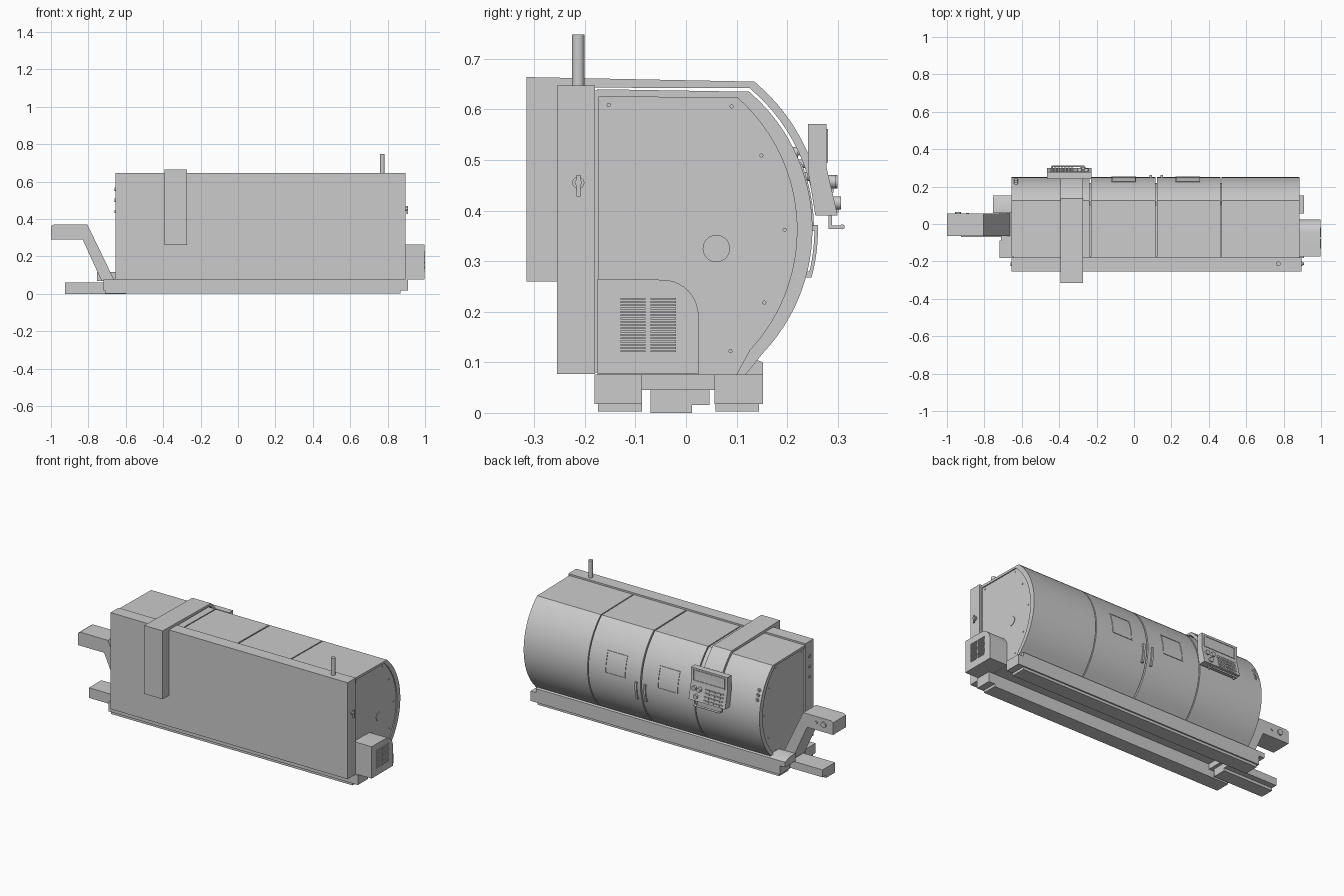
import bpy, bmesh
from math import sin, cos, pi, sqrt, radians


def make(name, prisms, bevel=0):
    """One object from prisms (axis, profile, start, end); profile is the other two axes in order."""
    bm = bmesh.new()
    for axis, pts, a, b in prisms:
        def at(p, t):
            return {'x': (t, p[0], p[1]), 'y': (p[0], t, p[1]), 'z': (p[0], p[1], t)}[axis]
        lo = [bm.verts.new(at(p, a)) for p in pts]
        hi = [bm.verts.new(at(p, b)) for p in pts]
        bm.faces.new(lo)
        bm.faces.new(hi[::-1])
        for i in range(len(pts)):
            j = (i + 1) % len(pts)
            bm.faces.new((lo[i], hi[i], hi[j], lo[j]))
    bmesh.ops.recalc_face_normals(bm, faces=bm.faces)
    me = bpy.data.meshes.new(name)
    bm.to_mesh(me)
    bm.free()
    me.polygons.foreach_set("use_smooth", [True] * len(me.polygons))
    me.set_sharp_from_angle(angle=radians(25))
    ob = bpy.data.objects.new(name, me)
    bpy.context.collection.objects.link(ob)
    if bevel:
        m = ob.modifiers.new("edge", 'BEVEL')
        m.width, m.segments, m.limit_method = bevel, 2, 'ANGLE'
    return ob


def box(x0, x1, y0, y1, z0, z1):
    return ('x', [(y0, z0), (y1, z0), (y1, z1), (y0, z1)], x0, x1)


def disc(axis, u, v, r, a, b, n=20):
    return (axis, [(u + r * cos(2 * pi * i / n), v + r * sin(2 * pi * i / n)) for i in range(n)], a, b)


# Curved hood: circle through three profile points in (y, z)
def circle3(a, b, c):
    (ax, ay), (bx, by), (cx, cy) = a, b, c
    d = 2 * (ax * (by - cy) + bx * (cy - ay) + cx * (ay - by))
    A, B, C = ax * ax + ay * ay, bx * bx + by * by, cx * cx + cy * cy
    u = (A * (by - cy) + B * (cy - ay) + C * (ay - by)) / d
    v = (A * (cx - bx) + B * (ax - cx) + C * (bx - ax)) / d
    return u, v, sqrt((ax - u) ** 2 + (ay - v) ** 2)


OUT = circle3((0.125, 0.635), (0.25, 0.36), (0.152, 0.118))
INN = circle3((0.102, 0.623), (0.219, 0.345), (0.126, 0.124))


def arc(c, z0, z1, off=0, n=16):
    u, v, r = c
    zs = [z0 + (z1 - z0) * i / n for i in range(n + 1)]
    return [(u + sqrt((r + off) ** 2 - (z - v) ** 2), z) for z in zs]


def patch(x0, x1, z0, z1, lo, hi, n=6):
    """Strip lying on the hood curve."""
    return ('x', arc(OUT, z0, z1, hi, n) + arc(OUT, z1, z0, lo, n), x0, x1)


outer = [(-0.175, 0.64)] + arc(OUT, 0.635, 0.118, n=28) + [(0.118, 0.076)]
inner = [(-0.175, 0.625)] + arc(INN, 0.623, 0.124, n=28) + [(0.1, 0.076)]

# Machine body and its hood sections
make("body_core", [('x', inner + [(-0.175, 0.076)], -0.648, 0.88)])
for nm, x0, x1 in (("left_hood", -0.655, -0.237), ("left_door", -0.231, 0.115),
                   ("right_door", 0.123, 0.463), ("right_hood", 0.469, 0.886)):
    make(nm, [('x', outer + inner[::-1], x0, x1)])

# Door windows and handles
for side, wx, hx in (("left", -0.055, 0.09), ("right", 0.288, 0.148)):
    w0, w1, z0, z1, t = wx - 0.066, wx + 0.066, 0.37, 0.495, 0.005
    make(side + "_window_frame", [patch(w0, w0 + t, z0, z1, -0.003, 0.003),
                                  patch(w1 - t, w1, z0, z1, -0.003, 0.003),
                                  patch(w0 + t, w1 - t, z0, z0 + t, -0.003, 0.003, 1),
                                  patch(w0 + t, w1 - t, z1 - t, z1, -0.003, 0.003, 1)])
    make(side + "_door_handle", [patch(hx - 0.006, hx + 0.006, 0.268, 0.372, 0.004, 0.011),
                                 patch(hx - 0.006, hx + 0.006, 0.268, 0.28, -0.004, 0.005, 1),
                                 patch(hx - 0.006, hx + 0.006, 0.36, 0.372, -0.004, 0.005, 1)])

# Gauges on the left hood
g = []
for z in (0.465, 0.49, 0.515):
    y = arc(OUT, z, z, n=1)[0][0]
    g += [disc('y', -0.63, z, 0.011, y - 0.03, y + 0.005), disc('y', -0.63, z, 0.006, y, y + 0.008)]
make("hood_gauges", g)

# End panel screws and round covers
screws = [(-0.153, 0.609), (0.09, 0.606), (0.149, 0.509), (0.195, 0.362), (0.155, 0.218), (0.088, 0.122)]
make("end_panel_screws", [disc('x', y, z, 0.004, a, b, 10) for y, z in screws
                          for a, b in ((0.878, 0.884), (-0.652, -0.646))])
make("end_round_cover", [disc('x', 0.06, 0.325, 0.027, 0.878, 0.883, 28)])

# Electrical cabinet on the rear with its switch and hinges
make("rear_cabinet", [box(-0.655, 0.895, -0.255, -0.18, 0.077, 0.647)])
make("cabinet_joint", [box(-0.645, 0.885, -0.182, -0.173, 0.08, 0.637)])
make("cabinet_switch", [disc('x', -0.213, 0.455, 0.012, 0.893, 0.9),
                        disc('x', -0.213, 0.455, 0.007, 0.9, 0.91),
                        box(0.902, 0.91, -0.217, -0.209, 0.428, 0.47)])
make("cabinet_left_fittings", [disc('x', -0.215, z, 0.009, -0.66, -0.654) for z in (0.56, 0.5, 0.44)])
make("signal_pole", [disc('z', 0.772, -0.213, 0.0125, 0.64, 0.748, 24)])

# Fan box with slatted vents
corner = [(-0.045 + 0.07 * sin(i * pi / 20), 0.19 + 0.073 * cos(i * pi / 20)) for i in range(11)]
corner = [(-0.175, 0.265), (-0.11, 0.265)] + corner + [(0.025, 0.077), (-0.175, 0.077)]
make("fan_box", [('x', corner, 0.875, 0.996)])
make("fan_vents", [box(0.994, 1.0, y, y + 0.05, 0.12 + i * 0.0065, 0.1235 + i * 0.0065)
                   for y in (-0.13, -0.07) for i in range(17)])

# Base rails and sill
make("rear_rail", [box(-0.72, 0.91, -0.181, -0.087, 0.018, 0.076),
                   box(-0.71, 0.87, -0.174, -0.087, 0.003, 0.018)])
make("front_rail", [box(-0.72, 0.91, 0.056, 0.152, 0.018, 0.076),
                    box(-0.71, 0.87, 0.058, 0.144, 0.003, 0.018)])
make("front_sill", [('x', [(0.058, 0.07), (0.152, 0.07), (0.152, 0.1), (0.112, 0.116), (0.058, 0.116)],
                     -0.755, 0.875)])

# Middle beam and raised arm at the left end
make("middle_beam", [box(-0.925, -0.6, -0.07, 0.046, 0.016, 0.06),
                     box(-0.925, -0.6, -0.07, 0.012, 0.0, 0.016)])
make("beam_cross_plate", [box(-0.71, -0.58, -0.088, 0.057, 0.045, 0.076)])
make("raised_arm", [('y', [(-1, 0.29), (-1, 0.362), (-0.985, 0.37), (-0.805, 0.37),
                           (-0.66, 0.07), (-0.73, 0.07), (-0.83, 0.29)], -0.065, 0.055)])
make("arm_buttons", [disc('y', -0.94, 0.335, 0.016, 0.05, 0.064),
                     disc('y', -0.89, 0.335, 0.008, 0.05, 0.06)])

# Cable arch over the hood
arch = [(-0.315, 0.26), (-0.25, 0.26), (-0.25, 0.643), (-0.13, 0.643)]
arch += arc(OUT, 0.642, 0.43, 0.006, 10) + arc(OUT, 0.43, 0.655, 0.022, 10) + [(-0.315, 0.664)]
make("cable_arch", [('x', arch, -0.393, -0.272)])

# Control panel: screen on top, sloped keyboard below
make("control_panel", [('x', [(0.241, 0.571), (0.278, 0.571), (0.278, 0.485), (0.3, 0.39),
                              (0.256, 0.39), (0.241, 0.48)], -0.465, -0.227)])
make("panel_screen_frame", [box(-0.45, -0.242, 0.276, 0.281, 0.495, 0.5),
                            box(-0.45, -0.242, 0.276, 0.281, 0.556, 0.561),
                            box(-0.45, -0.445, 0.276, 0.281, 0.5, 0.556),
                            box(-0.247, -0.242, 0.276, 0.281, 0.5, 0.556)])
keys = []
for row in range(4):
    z = 0.462 - row * 0.02
    y = 0.278 + (0.485 - z) * 0.2316
    keys += [box(x, x + 0.012, y - 0.01, y + 0.004, z - 0.006, z + 0.006)
             for x in [-0.445 + i * 0.018 for i in range(7)]]
make("panel_keys", keys)
make("panel_knobs", [disc('y', x, z, 0.013, 0.27, y) for x, z, y in
                     ((-0.29, 0.457, 0.3), (-0.255, 0.457, 0.296), (-0.272, 0.415, 0.306))])
make("panel_hand_bar", [disc('x', 0.309, 0.368, 0.005, -0.44, -0.265, 12)]
     + [box(x, x + 0.008, 0.284, 0.31, 0.364, 0.371) for x in (-0.44, -0.273)]
     + [box(x, x + 0.008, 0.282, 0.289, 0.364, 0.395) for x in (-0.44, -0.273)])
